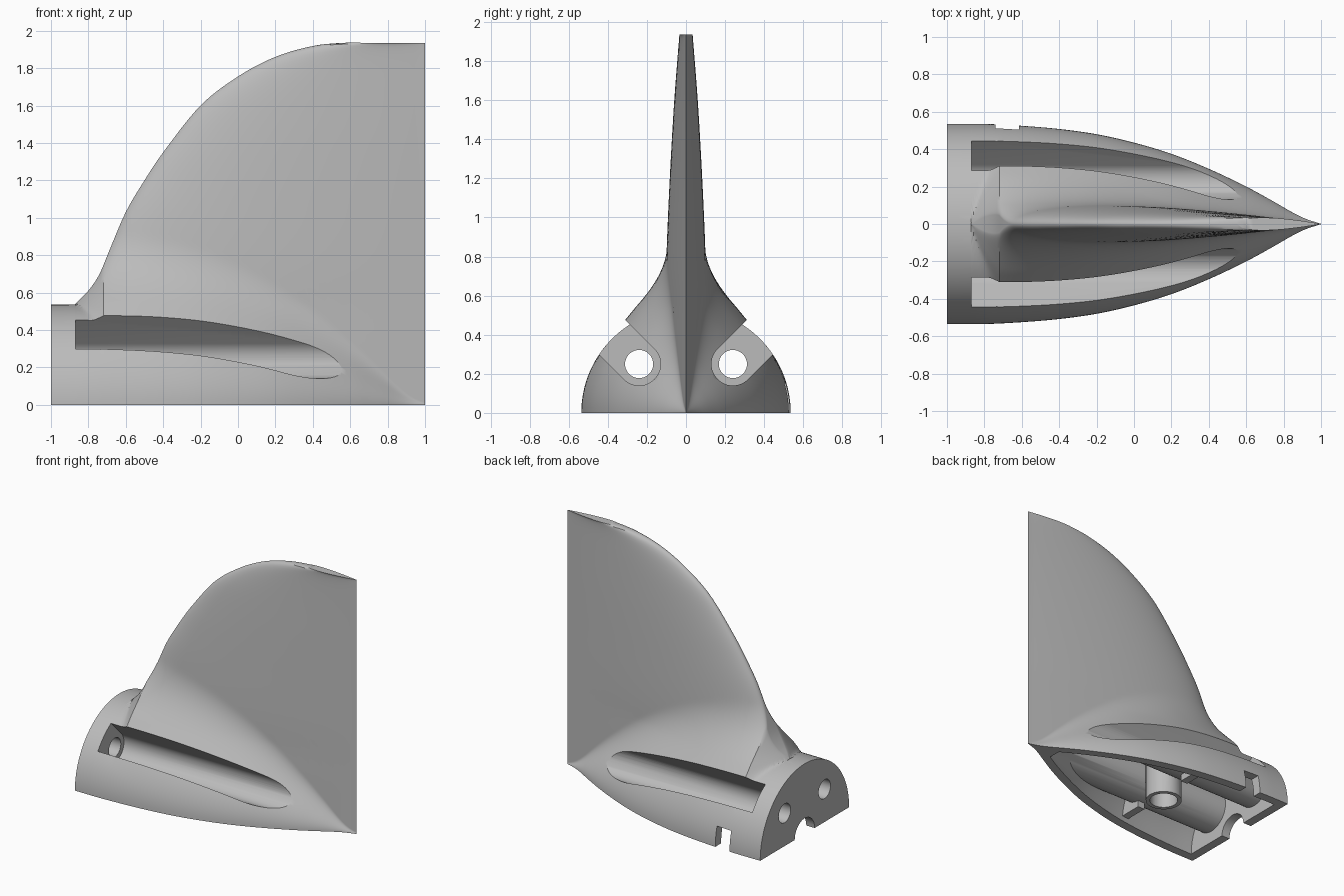
import bpy, bmesh, math

cube = bpy.data.objects.get("Cube")
if cube:
    bpy.data.objects.remove(cube)

grey = bpy.data.materials.new("plain_grey")
grey.use_nodes = True
grey.diffuse_color = (0.5, 0.5, 0.5, 1)
grey.node_tree.nodes["Principled BSDF"].inputs["Base Color"].default_value = (0.5, 0.5, 0.5, 1)


def curve(points):
    """Smooth function through the given points."""
    def slope(i):
        (x0, y0), (x1, y1) = points[max(i - 1, 0)], points[min(i + 1, len(points) - 1)]
        return (y1 - y0) / (x1 - x0)
    slopes = [slope(i) for i in range(len(points))]

    def at(x):
        x = min(max(x, points[0][0]), points[-1][0])
        i = 0
        while i < len(points) - 2 and x > points[i + 1][0]:
            i += 1
        (x0, y0), (x1, y1) = points[i], points[i + 1]
        h = x1 - x0
        t = (x - x0) / h
        s = 1 - t
        return (y0 * (1 + 2 * t) * s * s + slopes[i] * h * t * s * s
                + y1 * (3 - 2 * t) * t * t - slopes[i + 1] * h * s * t * t)
    return at


def bisect(f, lo, hi):
    for _ in range(26):
        mid = (lo + hi) / 2
        if f(mid) < 0:
            lo = mid
        else:
            hi = mid
    return (lo + hi) / 2


def loft(name, rings):
    """Closed solid through rings with equal point counts."""
    bm = bmesh.new()
    vs = [[bm.verts.new(p) for p in ring] for ring in rings]
    n = len(rings[0])
    for a, b in zip(vs, vs[1:]):
        for i in range(n):
            j = (i + 1) % n
            bm.faces.new((a[i], a[j], b[j], b[i]))
    bm.faces.new(vs[0][::-1])
    bm.faces.new(vs[-1])
    bmesh.ops.recalc_face_normals(bm, faces=bm.faces)
    mesh = bpy.data.meshes.new(name)
    bm.to_mesh(mesh)
    bm.free()
    ob = bpy.data.objects.new(name, mesh)
    bpy.context.collection.objects.link(ob)
    mesh.materials.append(grey)
    return ob


def prism(name, profile, x0, x1):
    return loft(name, [[(x, y, z) for y, z in profile] for x in (x0, x1)])


def box(name, x0, x1, y0, y1, z0, z1):
    return prism(name, [(y0, z0), (y1, z0), (y1, z1), (y0, z1)], x0, x1)


def post(name, x, radius, z0, z1, n=40):
    ring = [(radius * math.cos(i * math.tau / n), radius * math.sin(i * math.tau / n)) for i in range(n)]
    return loft(name, [[(x + a, b, z) for a, b in ring] for z in (z0, z1)])


def circle(y, z, radius, n=32):
    return [(y + radius * math.cos(i * math.tau / n), z + radius * math.sin(i * math.tau / n))
            for i in range(n)]


def slot_profile(side, radius, n=24):
    """Round bottomed channel that opens outwards at 45 degrees."""
    pts = []
    for i in range(n + 1):
        a = math.radians(135 + 180 * i / n)
        pts.append((0.24 + radius * math.cos(a), 0.25 + radius * math.sin(a)))
    pts += [(pts[-1][0] + 0.4, pts[-1][1] + 0.4), (pts[0][0] + 0.4, pts[0][1] + 0.4)]
    return [(side * y, z) for y, z in pts]


def cut(target, cutter):
    mod = target.modifiers.new("cut", "BOOLEAN")
    mod.operation, mod.solver, mod.object = "DIFFERENCE", "EXACT", cutter
    bpy.context.view_layer.objects.active = target
    bpy.ops.object.modifier_apply(modifier=mod.name)
    bpy.data.objects.remove(cutter)


# Governing curves: body radius, fin outline, fin half thickness
radius = curve([(-1, .535), (-.8, .535), (-.6, .525), (-.4, .508), (-.2, .48), (0, .435), (.2, .375),
                (.4, .295), (.6, .2), (.75, .118), (.85, .06), (.92, .026), (1, .001)])
outline = curve([(-.87, .54), (-.8, .61), (-.74, .7), (-.69, .82), (-.6, 1.03), (-.5, 1.2), (-.4, 1.35),
                 (-.2, 1.6), (0, 1.755), (.2, 1.86), (.4, 1.918), (.56, 1.935), (.7, 1.935)])
thickness = curve([(.4, .108), (.8, .1), (1.2, .083), (1.6, .06), (1.935, .034)])
NOSE = -0.87


def fin_half(x, z):
    edge = NOSE if z <= 0.54 else bisect(lambda q: outline(q) - z, NOSE, 0.56)
    c = min(max((x - edge) / (1 - edge), 0), 1)
    foil = .2969 * math.sqrt(c) - .126 * c - .3516 * c**2 + .2843 * c**3 - .1036 * c**4
    return thickness(z) * foil * 10


def half_width(x, z):
    r = radius(x)
    if x < NOSE:
        return max(math.sqrt(max(r * r - z * z, 0)), 0.001)
    f = fin_half(x, z)
    k = 0.75 * r * min(1, (x - NOSE) / 0.15) + 0.001

    def field(y):
        a, b = math.hypot(y, z) - r, y - f
        return max(k, min(a, b)) - math.hypot(max(k - a, 0), max(k - b, 0))
    return max(bisect(field, 0, 0.6), 0.001)


def section(x, n=32):
    r = radius(x)
    top = outline(x) if x >= NOSE else r
    knee = min(1.75 * r + 0.02, 0.6 * top)
    zs = [knee * i / n for i in range(n)]
    zs += [knee + (top - knee) * math.sin(math.pi / 2 * i / n) for i in range(n + 1)]
    side = [(half_width(x, z), z) for z in zs]
    return [(x, y, z) for y, z in side] + [(x, -y, z) for y, z in side[::-1]]


# Outer skin: half round body blended into the fin
xs = [-1, -0.94, -0.871] + [NOSE + 0.3 * i / 24 for i in range(24)]
xs += [-0.57 + 1.57 * i / 56 for i in range(57)]
body = loft("fin_body", [section(x) for x in xs])


# Hollow underside, leaving channel walls, cross ribs and a centre post
def hollow_ring(x, n=40):
    r = radius(x) - 0.07
    arc = [(x, r * math.cos(math.pi * i / n), r * math.sin(math.pi * i / n)) for i in range(n + 1)]
    return arc + [(x, -r, -0.05), (x, r, -0.05)]


hollow = loft("hollow", [hollow_ring(-0.93 + 1.68 * i / 30) for i in range(31)])
for s in (1, -1):
    cut(hollow, prism("channel_wall", slot_profile(s, 0.16), -1.1, 0.62))
    cut(hollow, box("rib", -0.3, -0.24, *sorted((s * 0.24, s * 0.7)), 0.04, 0.6))
cut(hollow, post("post", -0.28, 0.13, 0, 0.7))
cut(body, hollow)
cut(body, post("post_bore", -0.28, 0.1, -0.05, 0.3))

# Side slots and screw holes
for s in (1, -1):
    cut(body, prism("slot", slot_profile(s, 0.11), NOSE, 0.9))
    cut(body, prism("screw_hole", circle(s * 0.24, 0.25, 0.072), -1.1, -0.8))

# Cable arch in the end wall and notch in the back rim
cut(body, prism("arch", circle(0, 0.0, 0.12), -1.1, -0.85))
cut(body, box("notch", -0.74, -0.615, 0.42, 0.7, -0.05, 0.15))

bpy.ops.object.select_all(action="DESELECT")
body.select_set(True)
bpy.context.view_layer.objects.active = body
bpy.ops.object.shade_smooth_by_angle(angle=math.radians(30))
